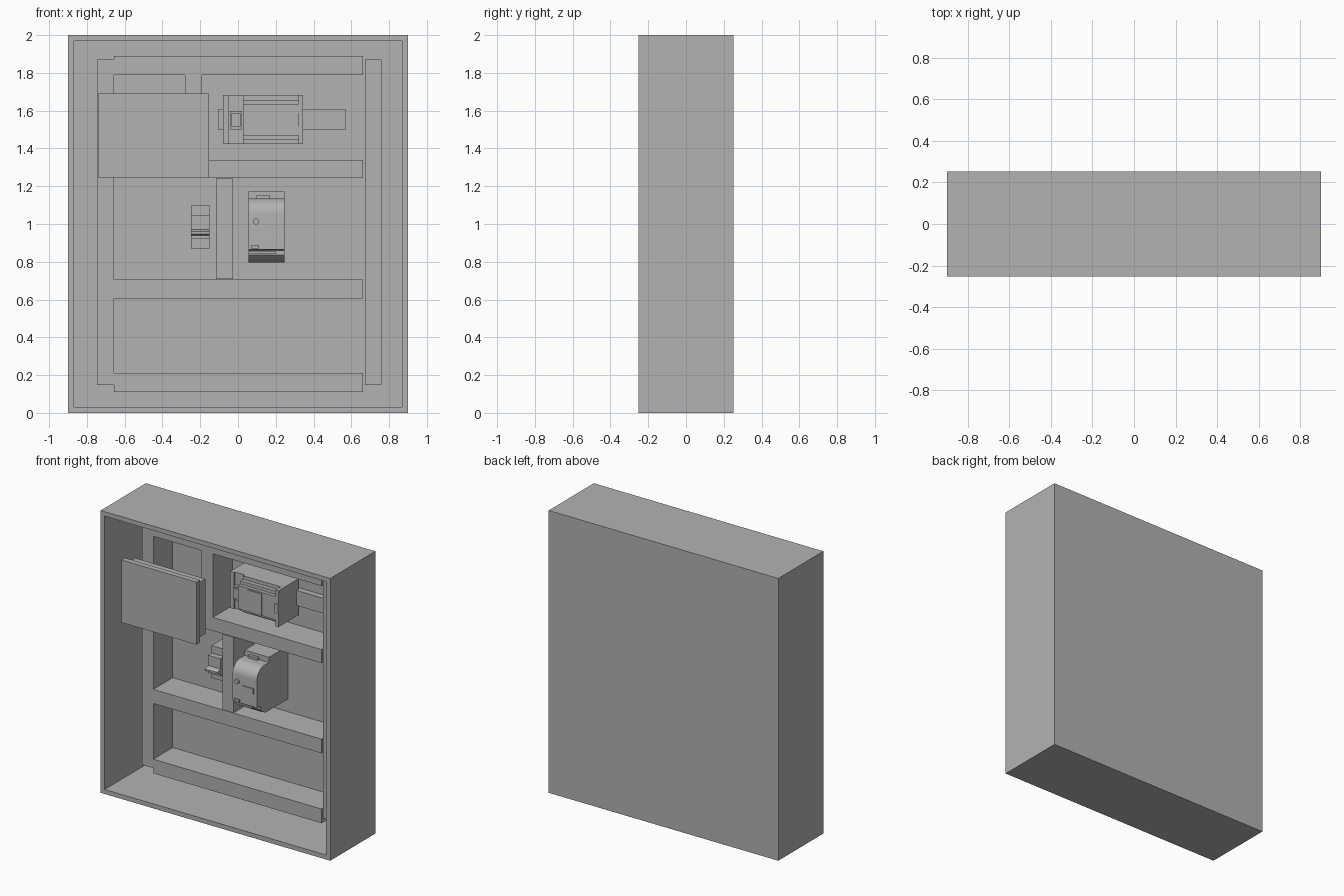
import bpy, bmesh, math

if "Cube" in bpy.data.objects:
    bpy.data.objects.remove(bpy.data.objects["Cube"])

grey = bpy.data.materials.new("light_grey")
grey.diffuse_color = (0.448, 0.448, 0.448, 1)
grey.use_nodes = True
grey.node_tree.nodes["Principled BSDF"].inputs["Base Color"].default_value = grey.diffuse_color
WALL = 0.2075          # inner face of the cabinet back
DUCT = -0.01           # front face of the wiring ducts


def finish(bm, name):
    bmesh.ops.recalc_face_normals(bm, faces=bm.faces)
    me = bpy.data.meshes.new(name)
    bm.to_mesh(me)
    bm.free()
    me.materials.append(grey)
    ob = bpy.data.objects.new(name, me)
    bpy.context.collection.objects.link(ob)
    return ob


def cube(bm, x0, x1, y0, y1, z0, z1):
    vs = bmesh.ops.create_cube(bm, size=1)["verts"]
    for v in vs:
        v.co = (x1 if v.co.x > 0 else x0, y1 if v.co.y > 0 else y0, z1 if v.co.z > 0 else z0)


def box(name, *dims):
    bm = bmesh.new()
    cube(bm, *dims)
    return finish(bm, name)


def prism(name, x0, x1, profile):
    """Extrude a side (y, z) profile along x."""
    bm = bmesh.new()
    f = bm.faces.new([bm.verts.new((x0, y, z)) for y, z in profile])
    new = bmesh.ops.extrude_face_region(bm, geom=[f])["geom"]
    bmesh.ops.translate(bm, vec=(x1 - x0, 0, 0), verts=[g for g in new if isinstance(g, bmesh.types.BMVert)])
    return finish(bm, name)


# Cabinet shell: box with the front face inset and pushed in
bm = bmesh.new()
cube(bm, -0.9, 0.9, -0.2525, 0.2525, 0, 2)
front = min(bm.faces, key=lambda f: f.calc_center_median().y)
bmesh.ops.inset_region(bm, faces=[front], thickness=0.045)
new = bmesh.ops.extrude_face_region(bm, geom=[front])["geom"]
bmesh.ops.translate(bm, vec=(0, WALL + 0.2525, 0), verts=[g for g in new if isinstance(g, bmesh.types.BMVert)])
for f in [f for f in bm.faces if f.calc_area() > 2 and abs(f.calc_center_median().y + 0.2525) < 1e-4]:
    bm.faces.remove(f)
finish(bm, "cabinet_shell")

# Horizontal wiring ducts
for i, (z0, z1) in enumerate([(0.11, 0.21), (0.605, 0.705), (1.245, 1.34), (1.79, 1.89)]):
    box(f"horizontal_duct_{i + 1}", -0.657, 0.663, DUCT, WALL, z0, z1)

# Vertical wiring ducts
for name, x0, x1, z0, z1 in [("left_duct", -0.746, -0.657, 0.147, 1.87), ("right_duct", 0.672, 0.759, 0.147, 1.87),
                             ("middle_duct", -0.116, -0.027, 0.708, 1.24), ("upper_duct", -0.28, -0.19, 1.34, 1.79)]:
    box(name, x0, x1, DUCT, WALL, z0, z1)

# Operator display: bezel and shallower rear housing
box("display_bezel", -0.741, -0.153, -0.247, -0.208, 1.247, 1.69)
box("display_housing", -0.72, -0.172, -0.208, -0.12, 1.27, 1.66)

# Mounting rail
box("mounting_rail", -0.106, 0.571, 0.165, WALL, 1.5, 1.607)

# Power supply: stepped body, side flange, label, button column
prism("supply_body", 0.026, 0.32, [
    (0.185, 1.424), (0.02, 1.424), (0.02, 1.445), (-0.01, 1.445), (-0.01, 1.468), (-0.035, 1.468),
    (-0.035, 1.634), (-0.01, 1.634), (-0.01, 1.657), (0.02, 1.657), (0.02, 1.682), (0.185, 1.682)])
box("supply_flange", 0.32, 0.344, -0.04, 0.185, 1.424, 1.682)
box("supply_flange_tab", 0.32, 0.344, -0.046, -0.04, 1.517, 1.587)
box("supply_label", 0.103, 0.212, -0.042, -0.035, 1.472, 1.625)
box("supply_side_edge", -0.08, -0.048, 0.025, 0.185, 1.424, 1.682)
box("supply_side_column", -0.048, 0.026, 0.035, 0.185, 1.424, 1.682)
box("supply_button_frame", -0.042, 0.02, 0.01, 0.035, 1.5, 1.597)
box("supply_button", -0.034, 0.012, -0.003, 0.01, 1.517, 1.587)

# Circuit breaker with switch lever
prism("breaker_body", -0.249, -0.152, [
    (WALL, 0.87), (0.06, 0.87), (0.06, 0.92), (0.02, 0.92), (0.02, 1.045), (0.06, 1.045), (0.06, 1.098), (WALL, 1.098)])
prism("breaker_lever", -0.249, -0.152, [(0.02, 0.94), (-0.012, 0.947), (-0.012, 0.96), (0.02, 0.972)])

# Drive unit: rounded upper front, undercut lower front
arc = [(-0.06 - 0.08 * math.cos(a), 1.055 + 0.08 * math.sin(a))
       for a in [math.radians(90 * i / 10) for i in range(11)]]
drive = prism("drive_body", 0.055, 0.246, [
    (WALL, 0.795), (-0.04, 0.795), (-0.075, 0.81), (-0.1, 0.835), (-0.1, 0.86), (-0.14, 0.865)]
    + arc + [(-0.005, 1.135), (-0.005, 1.172), (WALL, 1.172)])
bpy.context.view_layer.objects.active = drive
drive.select_set(True)
bpy.ops.object.shade_smooth_by_angle(angle=math.radians(25))
box("drive_top_tab", 0.097, 0.17, -0.025, -0.005, 1.135, 1.152)
box("drive_display", 0.138, 0.222, -0.147, -0.14, 0.957, 0.995)
box("drive_port", 0.072, 0.112, -0.15, -0.14, 0.87, 0.888)
box("drive_lower_lip", 0.055, 0.2, -0.135, -0.1, 0.845, 0.855)

# Round drive button
bm = bmesh.new()
bmesh.ops.create_cone(bm, cap_ends=True, segments=20, radius1=0.016, radius2=0.016, depth=0.02)
for v in bm.verts:
    v.co = (v.co.x + 0.095, v.co.z - 0.145, v.co.y + 1.014)
finish(bm, "drive_button")
